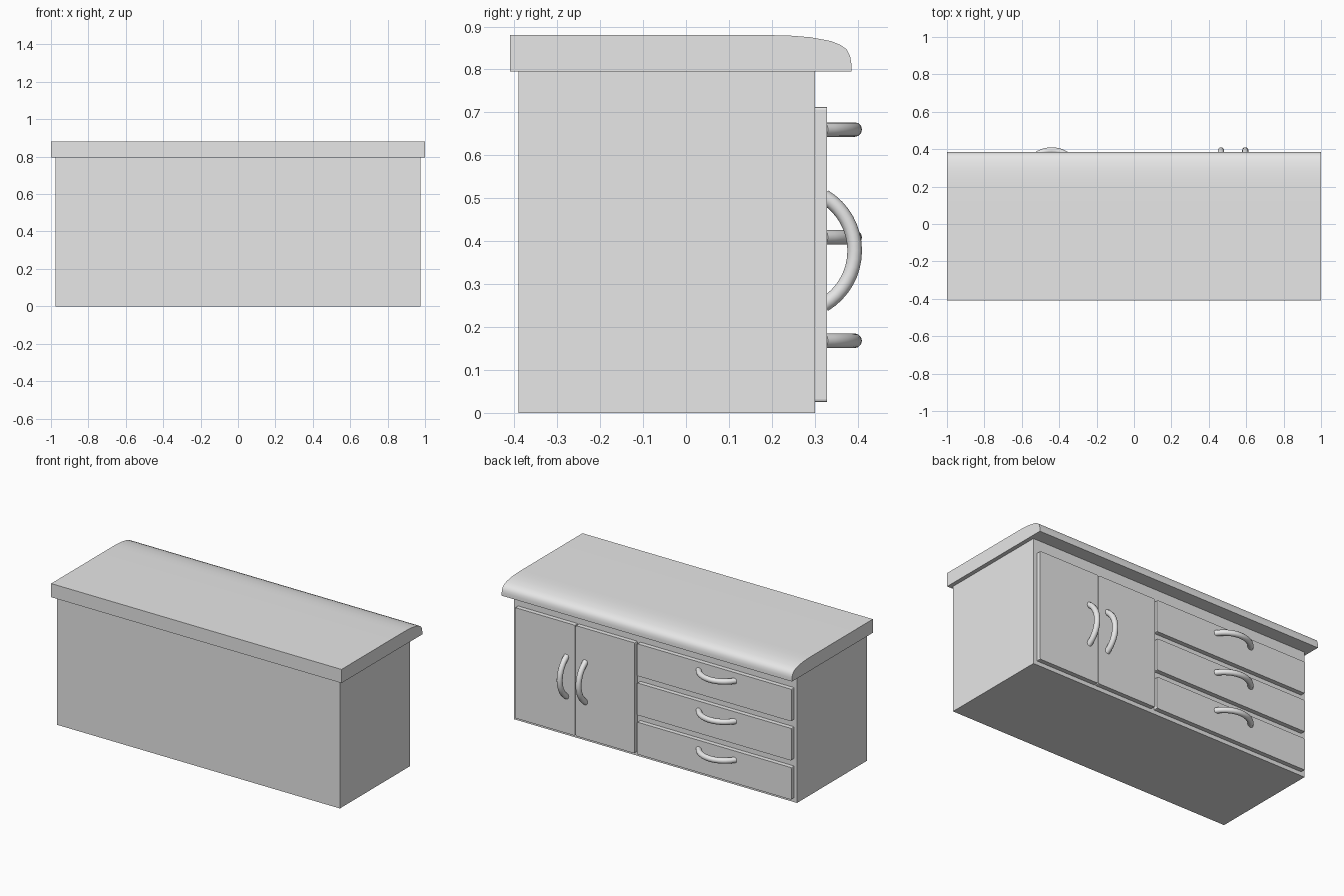
import bpy
import bmesh
import math
from mathutils import Vector

cube = bpy.data.objects.get("Cube")
if cube:
    bpy.data.objects.remove(cube, do_unlink=True)

grey = bpy.data.materials.new("light grey")
grey.use_nodes = True
grey.diffuse_color = (0.8, 0.8, 0.8, 1)
grey.node_tree.nodes["Principled BSDF"].inputs["Base Color"].default_value = (0.8, 0.8, 0.8, 1)


def finish(name, bm, smooth=False):
    bmesh.ops.recalc_face_normals(bm, faces=bm.faces)
    mesh = bpy.data.meshes.new(name)
    bm.to_mesh(mesh)
    bm.free()
    mesh.materials.append(grey)
    obj = bpy.data.objects.new(name, mesh)
    bpy.context.collection.objects.link(obj)
    if smooth:
        bpy.ops.object.select_all(action="DESELECT")
        obj.select_set(True)
        bpy.context.view_layer.objects.active = obj
        bpy.ops.object.shade_smooth_by_angle(angle=math.radians(35))
    return obj


def box(name, x, y, z, corner=0):
    """Box between limits; corner rounds the edges that run along y."""
    bm = bmesh.new()
    bmesh.ops.create_cube(bm, size=1)
    for v in bm.verts:
        v.co = Vector([(lo + hi) / 2 + c * (hi - lo)
                       for c, (lo, hi) in zip(v.co, (x, y, z))])
    if corner:
        edges = [e for e in bm.edges
                 if abs(e.verts[0].co.y - e.verts[1].co.y) > 0.001]
        bmesh.ops.bevel(bm, geom=edges, offset=corner, segments=2,
                        profile=0.5, affect="EDGES")
    return finish(name, bm)


def handle(name, x, z, upright, radius=0.147, tube=0.017, steps=16, sides=12):
    """Bowed tube whose ends sink into the panel behind it."""
    bm = bmesh.new()
    centre_y = 0.246
    half = math.acos((0.322 - centre_y) / radius)
    rings = []
    for i in range(steps + 1):
        a = half * (2 * i / steps - 1)
        ring = []
        for j in range(sides):
            t = 2 * math.pi * j / sides
            r = radius + tube * math.cos(t)
            along, across = r * math.sin(a), tube * math.sin(t)
            dx, dz = (across, along) if upright else (along, across)
            ring.append(bm.verts.new((x + dx, centre_y + r * math.cos(a), z + dz)))
        rings.append(ring)
    for a, b in zip(rings, rings[1:]):
        for j in range(sides):
            k = (j + 1) % sides
            bm.faces.new((a[j], a[k], b[k], b[j]))
    bm.faces.new(rings[0])
    bm.faces.new(rings[-1])
    finish(name, bm, smooth=True)


# Carcass
box("cabinet_body", (-0.975, 0.975), (-0.39, 0.30), (0, 0.795))

# Worktop with a rounded nose
profile = [(-0.41, 0.795), (-0.41, 0.88), (0.19, 0.88), (0.24, 0.879),
           (0.29, 0.875), (0.338, 0.866), (0.36, 0.857), (0.374, 0.847),
           (0.382, 0.832), (0.385, 0.815), (0.385, 0.795)]
bm = bmesh.new()
face = bm.faces.new([bm.verts.new((-1, y, z)) for y, z in profile])
out = bmesh.ops.extrude_face_region(bm, geom=[face])
bmesh.ops.translate(bm, vec=(2, 0, 0),
                    verts=[v for v in out["geom"] if isinstance(v, bmesh.types.BMVert)])
finish("worktop", bm, smooth=True)

# Pair of doors with upright handles
depth = (0.295, 0.328)
for side, x, hx in (("left", (0.535, 0.95), 0.595), ("right", (0.125, 0.53), 0.465)):
    box(side + "_door", x, depth, (0.025, 0.713), corner=0.006)
    handle(side + "_door_handle", hx, 0.378, upright=True)

# Stack of three drawers with level handles
for i, level in enumerate(("bottom", "middle", "top")):
    z = 0.025 + 0.244 * i
    box(level + "_drawer", (-0.955, 0.108), depth, (z, z + 0.2), corner=0.006)
    handle(level + "_drawer_handle", -0.44, 0.168 + 0.246 * i - 0.005 * (i == 1), upright=False)
